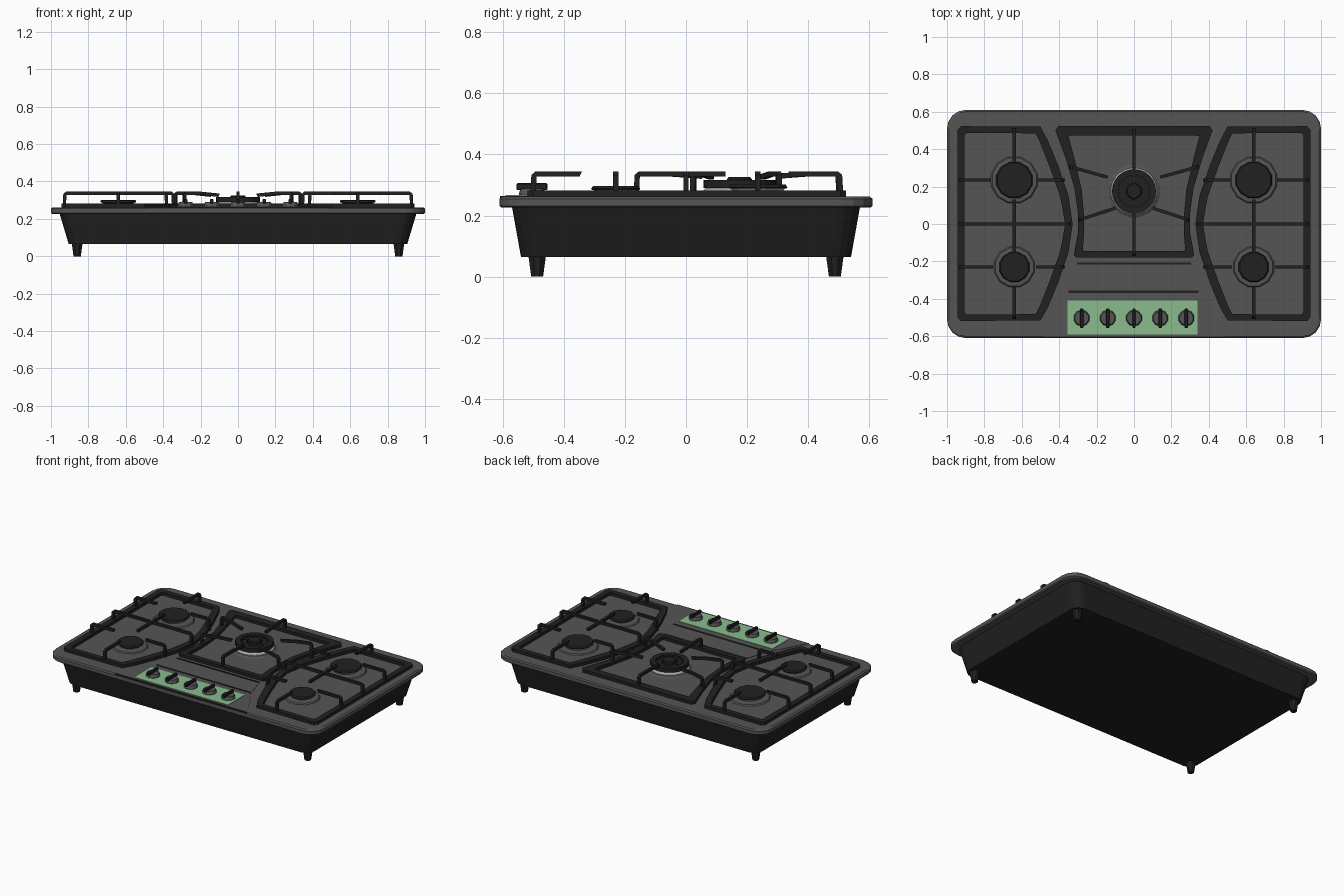
import bpy, bmesh, math
from mathutils import Vector

if "Cube" in bpy.data.objects:
    bpy.data.objects.remove(bpy.data.objects["Cube"])


def mat(name, r, g, b):
    m = bpy.data.materials.new(name)
    m.diffuse_color = (r, g, b, 1)
    m.use_nodes = True
    m.node_tree.nodes["Principled BSDF"].inputs["Base Color"].default_value = m.diffuse_color
    return m


BLACK = mat("black_enamel", .015, .015, .015)
GREY = mat("grey_glass", .09, .09, .09)
STEEL = mat("steel", .4, .4, .4)
GREEN = mat("green_panel", .25, .5, .27)


def finish(bm, name, material, bevel=0):
    bmesh.ops.recalc_face_normals(bm, faces=bm.faces)
    me = bpy.data.meshes.new(name)
    bm.to_mesh(me)
    bm.free()
    ob = bpy.data.objects.new(name, me)
    bpy.context.collection.objects.link(ob)
    me.materials.append(material)
    if bevel:
        b = ob.modifiers.new("bevel", 'BEVEL')
        b.width, b.segments = bevel, 1
    return ob


def loft(name, loops, material, closed=False):
    """Skin equal-length point loops; cap the ends or join last to first."""
    bm = bmesh.new()
    vs = [[bm.verts.new(p) for p in lp] for lp in loops]
    n = len(vs[0])
    pairs = list(zip(vs, vs[1:])) + ([(vs[-1], vs[0])] if closed else [])
    for a, b in pairs:
        for i in range(n):
            j = (i + 1) % n
            bm.faces.new((a[i], a[j], b[j], b[i]))
    if not closed:
        bm.faces.new(vs[0])
        bm.faces.new(vs[-1])
    return finish(bm, name, material)


def round_rect(hx, hy, r, z, seg=4):
    pts = []
    for k, (sx, sy) in enumerate([(1, 1), (-1, 1), (-1, -1), (1, -1)]):
        for i in range(seg + 1):
            a = math.pi / 2 * (k + i / seg)
            pts.append((sx * (hx - r) + r * math.cos(a), sy * (hy - r) + r * math.sin(a), z))
    return pts


def lathe(name, x, y, profile, material, n=12):
    loops = [[(x + r * math.cos(2 * math.pi * (i + .5) / n),
               y + r * math.sin(2 * math.pi * (i + .5) / n), z) for i in range(n)]
             for r, z in profile]
    return loft(name, loops, material)


def ring(name, x, y, r0, r1, z0, z1, material, n=24):
    def circ(r, z):
        return [(x + r * math.cos(2 * math.pi * i / n), y + r * math.sin(2 * math.pi * i / n), z)
                for i in range(n)]
    return loft(name, [circ(r1, z0), circ(r1, z1), circ(r0, z1), circ(r0, z0)], material, True)


def frame(name, outer, inner, s):
    """Flat grate frame, slightly tapered upward."""
    z0, z1 = .26, .282
    loops = [[(s * x, y, z) for x, y in poly]
             for poly, z in ((outer, z0), (outer, z1), (inner, z1), (inner, z0))]
    return loft(name, loops, BLACK, True)


def box(name, x0, x1, y0, y1, z0, z1, material, bevel=0):
    bm = bmesh.new()
    bmesh.ops.create_cube(bm, size=1)
    for v in bm.verts:
        v.co = ((x0 + x1) / 2 + v.co.x * (x1 - x0), (y0 + y1) / 2 + v.co.y * (y1 - y0),
                (z0 + z1) / 2 + v.co.z * (z1 - z0))
    return finish(bm, name, material, bevel)


def finger(name, a, b, s=1, both=False, drop=0):
    """Pan support rising from the frame at a and running to b."""
    a, b = Vector((s * a[0], a[1], 0)), Vector((s * b[0], b[1], 0))
    d = (b - a).normalized()
    L = (b - a).length
    side = Vector((-d.y, d.x, 0)) * .0085
    t, u = .345, .328
    if both:
        prof = [(0, .262), (.004, .333), (.018, t), (L - .018, t), (L - .004, .333), (L, .262),
                (L - .018, .262), (L - .021, u), (.021, u), (.018, .262)]
    else:
        prof = [(0, .262), (.004, .333), (.018, t), (L * .5, t), (L, t - drop),
                (L - .008, u - drop), (L * .5, u), (.021, u), (.018, .262)]
    return loft(name, [[a + d * q + k * side + Vector((0, 0, z)) for q, z in prof]
                       for k in (1, -1)], BLACK)


# body, top plate, feet
loft("body", [round_rect(.905, .54, .06, .065), round_rect(.955, .57, .08, .232)], BLACK)
loft("top_plate", [round_rect(.992, .604, .1, .226), round_rect(1, .61, .1, .232),
                   round_rect(1, .61, .1, .255), round_rect(.99, .602, .095, .262)], GREY)
for sx in (-1, 1):
    for sy in (-1, 1):
        lathe("foot", sx * .86, sy * .487, [(.021, 0), (.031, .068)], BLACK, 8)

# control area with low steps, green strip and knobs
panel = [(-.49, -.602), (.49, -.602), (.35, -.36), (.305, -.21), (-.305, -.21), (-.35, -.36)]
loft("control_panel", [[(x, y, z) for x, y in panel] for z in (.258, .2645)], GREY)
box("upper_step", -.305, .305, -.217, -.205, .26, .267, BLACK)
box("lower_step", -.35, .345, -.368, -.355, .26, .267, BLACK)
box("front_trim", -.49, .49, -.609, -.602, .255, .2635, BLACK)
box("control_strip", -.356, .339, -.59, -.41, .26, .267, GREEN)
for i in range(5):
    x = (i - 2) * .14
    lathe("knob", x, -.503, [(.044, .265), (.044, .272), (.038, .289)], GREY, 10)
    box("knob_grip", x - .009, x + .009, -.555, -.453, .283, .306, BLACK, .003)

# side grates: straight outside, bowed inside
ys = (.52, .45, .315, .15, 0, -.15, -.315, -.45, -.515)
xo = (-.5, -.462, -.406, -.35, -.328, -.35, -.406, -.462, -.5)
xi = (-.525, -.502, -.449, -.394, -.368, -.394, -.449, -.502, -.525)
outer = list(zip(xo, ys)) + [(-.925, -.519), (-.943, -.5), (-.943, .505), (-.925, .523)]
yi = (.485, .435, .3, .145, 0, -.145, -.3, -.435, -.482)
inner = list(zip(xi, yi)) + [(-.895, -.484), (-.907, -.472), (-.907, .474), (-.895, .486)]
for s in (1, -1):
    frame("side_grate_frame", outer, inner, s)
    finger("side_grate_crossbar", (-.938, 0), (-.335, 0), s, both=True)
    box("side_grate_spine", -.64 * s - .0085, -.64 * s + .0085, -.155, .13, .328, .345, BLACK)
    for y, r in ((.235, .125), (-.23, .115)):
        finger("side_grate_finger", (-.938, y), (-.64 - r, y), s)
        finger("side_grate_finger", (-.372, y), (-.64 + r, y), s)
    finger("side_grate_finger", (-.64, .515), (-.64, .335), s)
    finger("side_grate_finger", (-.64, -.51), (-.64, -.34), s)
    # side burners
    for y, r, h in ((.235, .1, .302), (-.23, .083, .297)):
        x = -.64 * s
        lathe("burner_dish", x, y, [(r + .03, .26), (r + .022, .269), (r - .01, .272)], GREY)
        lathe("burner_head", x, y, [(r - .025, .268), (r - .008, h - .013)], STEEL)
        lathe("burner_cap", x, y, [(r - .004, h - .014), (r, h - .009), (r - .006, h)], BLACK)

# centre grate: waisted frame with six fingers
half_o = [(.405, .523), (.42, .5), (.365, .35), (.318, .19), (.3, .06), (.3, -.05), (.322, -.165),
          (.31, -.18)]
half_i = [(.34, .472), (.35, .47), (.317, .345), (.28, .185), (.268, .055), (.266, -.05),
          (.274, -.135), (.266, -.144)]
full = [h + [(-x, y) for x, y in reversed(h)] for h in (half_o, half_i)]
frame("centre_grate_frame", full[0], full[1], 1)
finger("centre_grate_finger", (0, .51), (0, .29), drop=.008)
finger("centre_grate_finger", (0, -.172), (0, .06), drop=.008)
for s in (1, -1):
    finger("centre_grate_finger", (-.345, .307), (-.14, .25), s, drop=.01)
    finger("centre_grate_finger", (-.297, .02), (-.1, .085), s, drop=.01)

# centre wok burner
cy = .175
lathe("wok_burner_dish", 0, cy, [(.145, .26), (.13, .269), (.1, .272)], GREY, 16)
lathe("wok_burner_head", 0, cy, [(.125, .266), (.125, .276), (.105, .298)], STEEL, 24)
lathe("wok_burner_base", 0, cy, [(.115, .29), (.112, .304)], BLACK, 24)
ring("wok_outer_ring", 0, cy, .085, .118, .29, .317, BLACK)
ring("wok_inner_ring", 0, cy, .05, .075, .3, .311, BLACK)
lathe("wok_centre_cap", 0, cy, [(.042, .3), (.042, .32), (.036, .326)], BLACK, 12)
box("wok_spoke_x", -.1, .1, cy - .01, cy + .01, .3, .314, BLACK)
box("wok_spoke_y", -.01, .01, cy - .1, cy + .1, .3, .314, BLACK)
